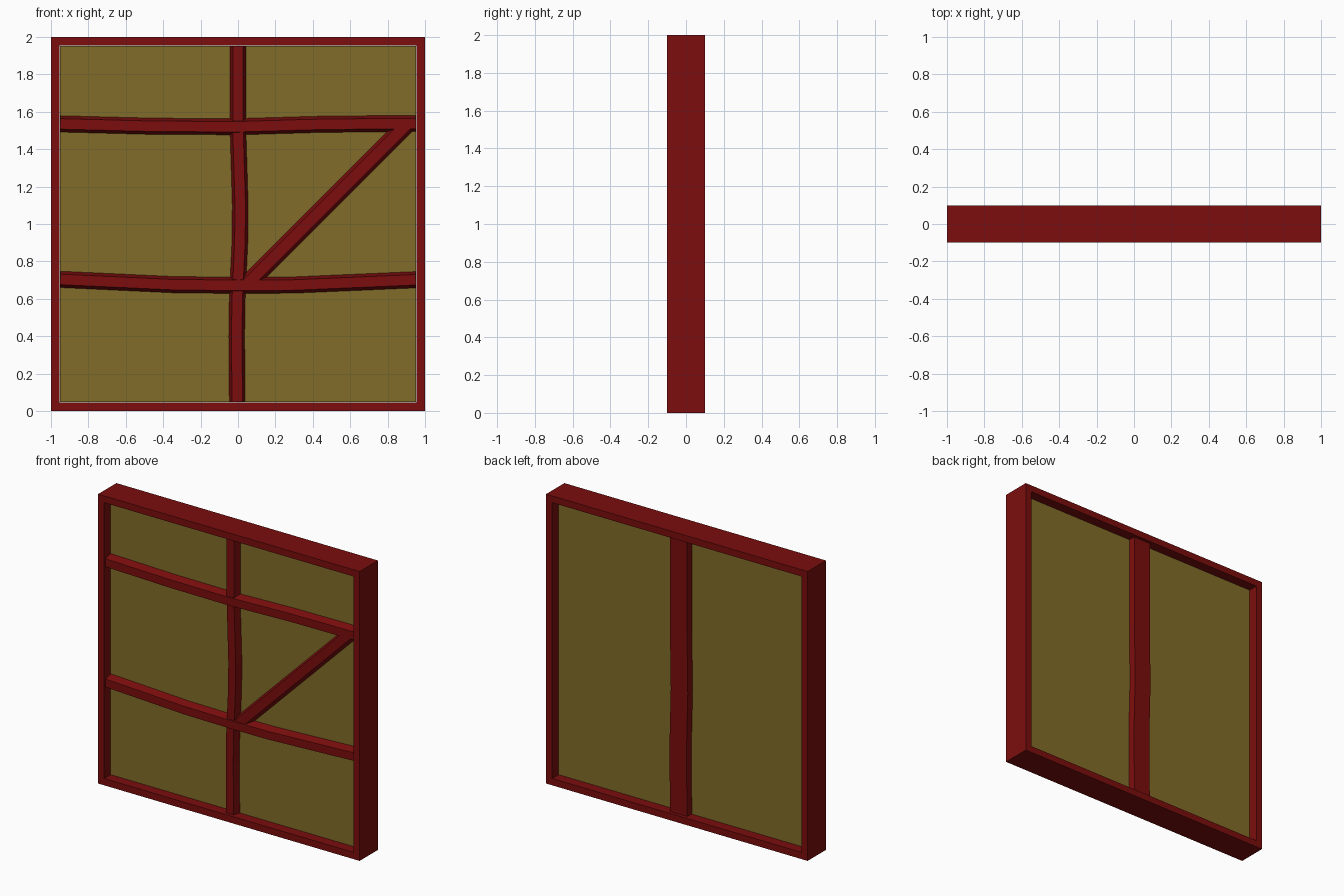
import bpy, bmesh
from mathutils import Vector

if "Cube" in bpy.data.objects:
    bpy.data.objects.remove(bpy.data.objects["Cube"])


def make_material(name, rgb):
    mat = bpy.data.materials.new(name)
    mat.use_nodes = True
    mat.diffuse_color = (*rgb, 1)
    mat.node_tree.nodes["Principled BSDF"].inputs["Base Color"].default_value = (*rgb, 1)
    return mat


red = make_material("dark red timber", (0.2, 0.004, 0.004))
olive = make_material("olive plaster", (0.22, 0.152, 0.021))


def finish(name, bm, mat):
    bmesh.ops.recalc_face_normals(bm, faces=bm.faces[:])
    mesh = bpy.data.meshes.new(name)
    bm.to_mesh(mesh)
    bm.free()
    mesh.materials.append(mat)
    obj = bpy.data.objects.new(name, mesh)
    bpy.context.collection.objects.link(obj)
    return obj


def box(size, z):
    bm = bmesh.new()
    bmesh.ops.create_cube(bm, size=1)
    bmesh.ops.scale(bm, vec=size, verts=bm.verts[:])
    bmesh.ops.translate(bm, vec=(0, 0, z), verts=bm.verts[:])
    return bm


def beam(name, path, base_half, face_half, base_y, face_y):
    """Sweep a tapered section along (x, z) points lying in the wall plane."""
    bm = bmesh.new()
    pts = [Vector((x, 0, z)) for x, z in path]
    rings = []
    for i, p in enumerate(pts):
        along = (pts[min(i + 1, len(pts) - 1)] - pts[max(i - 1, 0)]).normalized()
        side = Vector((along.z, 0, -along.x))
        section = [(-base_half, base_y), (-face_half, face_y),
                   (face_half, face_y), (base_half, base_y)]
        rings.append([bm.verts.new(p + side * s + Vector((0, y, 0))) for s, y in section])
    for a, b in zip(rings, rings[1:]):
        for k in range(4):
            n = (k + 1) % 4
            bm.faces.new((a[k], a[n], b[n], b[k]))
    bm.faces.new(rings[0])
    bm.faces.new(rings[-1])
    return finish(name, bm, red)


# Outer frame: a box opened through front and back
bm = box((2, 0.2, 2), 1)
ends = [f for f in bm.faces if abs(f.normal.y) > 0.5]
bmesh.ops.inset_individual(bm, faces=ends, thickness=0.066)
rims = [e for f in ends for e in f.edges]
bmesh.ops.delete(bm, geom=ends, context='FACES_ONLY')
bmesh.ops.bridge_loops(bm, edges=rims)
finish("outer_frame", bm, red)

# Infill panel
finish("infill_panel", box((1.9, 0.07, 1.9), 1), olive)

# Front timbers, slightly sagging and tapered toward the front
beam("upper_rail", [(-0.95, 1.535), (-0.45, 1.522), (0, 1.52), (0.45, 1.533), (0.95, 1.537)],
     0.045, 0.028, -0.03, -0.09)
beam("lower_rail", [(-0.95, 0.704), (-0.35, 0.676), (0, 0.672), (0.3, 0.674), (0.95, 0.702)],
     0.045, 0.028, -0.03, -0.09)
beam("front_post", [(0, 1.95), (0, 1.5), (0.012, 1.1), (0.01, 0.9), (-0.004, 0.6),
                    (-0.007, 0.4), (-0.004, 0.05)],
     0.044, 0.028, -0.03, -0.083)
beam("diagonal_brace", [(0.05, 0.68), (0.9, 1.53)], 0.048, 0.03, -0.03, -0.086)

# Single wide post on the back
beam("back_post", [(0, 1.95), (0, 1.3), (-0.006, 0.9), (0.004, 0.5), (0, 0.05)],
     0.07, 0.065, 0.03, 0.082)
